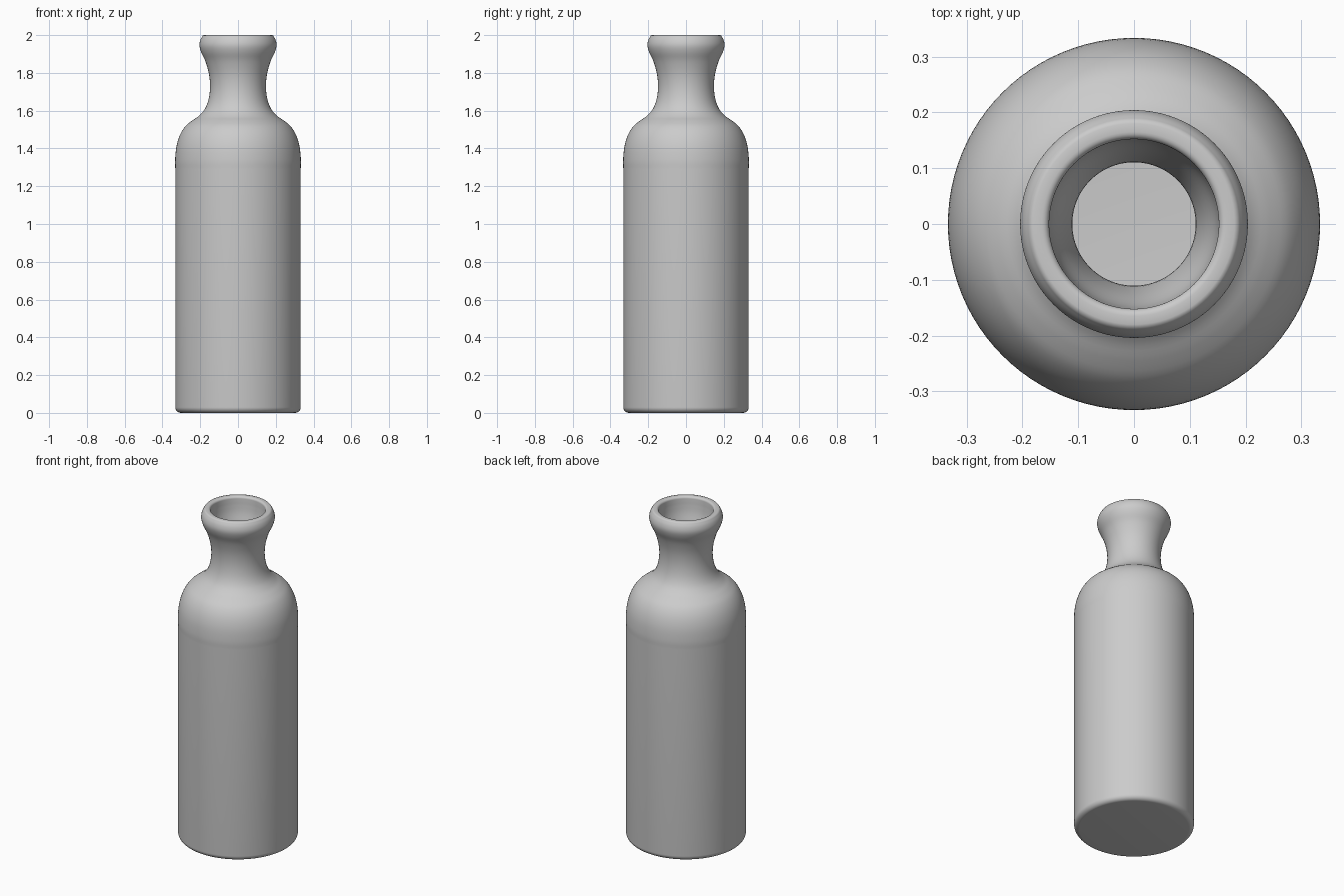
import bpy
import bmesh
import math
from mathutils import Vector

cube = bpy.data.objects.get("Cube")
if cube:
    bpy.data.objects.remove(cube, do_unlink=True)

SEGMENTS = 96

clay = bpy.data.materials.new("plain grey")
clay.use_nodes = True
GREY = (0.6, 0.6, 0.6, 1)
clay.diffuse_color = GREY
clay.node_tree.nodes["Principled BSDF"].inputs["Base Color"].default_value = GREY


def smooth_path(points, steps=4):
    """Curve passing through every (radius, height) point."""
    pts = [Vector(p) for p in points]
    pts = [2 * pts[0] - pts[1]] + pts + [2 * pts[-1] - pts[-2]]
    path = []
    for a, b, c, d in zip(pts, pts[1:], pts[2:], pts[3:]):
        for i in range(steps):
            t = i / steps
            path.append(0.5 * (2 * b + (c - a) * t + (2 * a - 5 * b + 4 * c - d) * t**2
                               + (3 * b - a - 3 * c + d) * t**3))
    return path + [pts[-2]]


def arc(r, z, radius, start, end, steps=8):
    """Rounded corner in the profile plane, angles in degrees."""
    angles = [math.radians(start + (end - start) * i / steps) for i in range(steps + 1)]
    return [Vector((r + radius * math.cos(a), z + radius * math.sin(a))) for a in angles]


def lathe(name, path):
    """Revolve a profile that starts and ends on the axis."""
    bm = bmesh.new()
    verts = [bm.verts.new((p.x, 0, p.y)) for p in path]
    edges = [bm.edges.new(pair) for pair in zip(verts, verts[1:])]
    bmesh.ops.spin(bm, geom=verts + edges, cent=(0, 0, 0), axis=(0, 0, 1),
                   angle=math.tau, steps=SEGMENTS, use_duplicate=False)
    bmesh.ops.remove_doubles(bm, verts=bm.verts, dist=0.0001)
    bmesh.ops.recalc_face_normals(bm, faces=bm.faces)
    mesh = bpy.data.meshes.new(name)
    bm.to_mesh(mesh)
    bm.free()
    mesh.materials.append(clay)
    obj = bpy.data.objects.new(name, mesh)
    bpy.context.collection.objects.link(obj)
    bpy.ops.object.select_all(action="DESELECT")
    obj.select_set(True)
    bpy.context.view_layer.objects.active = obj
    bpy.ops.object.shade_smooth_by_angle(angle=math.radians(40))


# Outside: flat base, rounded foot, straight body, shoulder, neck and lip
foot = [Vector((0, 0))] + arc(0.302, 0.03, 0.03, -90, 0)
outside = smooth_path([
    (0.332, 1.29), (0.333, 1.34), (0.326, 1.41), (0.308, 1.47), (0.28, 1.516),
    (0.245, 1.546), (0.21, 1.57), (0.178, 1.605), (0.157, 1.655), (0.148, 1.72),
    (0.153, 1.79), (0.172, 1.86), (0.195, 1.91), (0.204, 1.945), (0.199, 1.975),
    (0.186, 1.998)])

# Inside: rolled lip edge, narrow throat, hollow body and floor
lip = [Vector((0.18, 2))] + arc(0.165, 1.987, 0.013, 90, 180, 5)
inside = smooth_path([
    (0.152, 1.96), (0.145, 1.9), (0.124, 1.82), (0.111, 1.74), (0.115, 1.67),
    (0.13, 1.61), (0.16, 1.56), (0.21, 1.52), (0.255, 1.475), (0.285, 1.41),
    (0.295, 1.33)])
hollow = arc(0.275, 0.06, 0.02, 0, -90, 5) + [Vector((0, 0.04))]

lathe("bottle", foot + outside + lip + inside + hollow)
